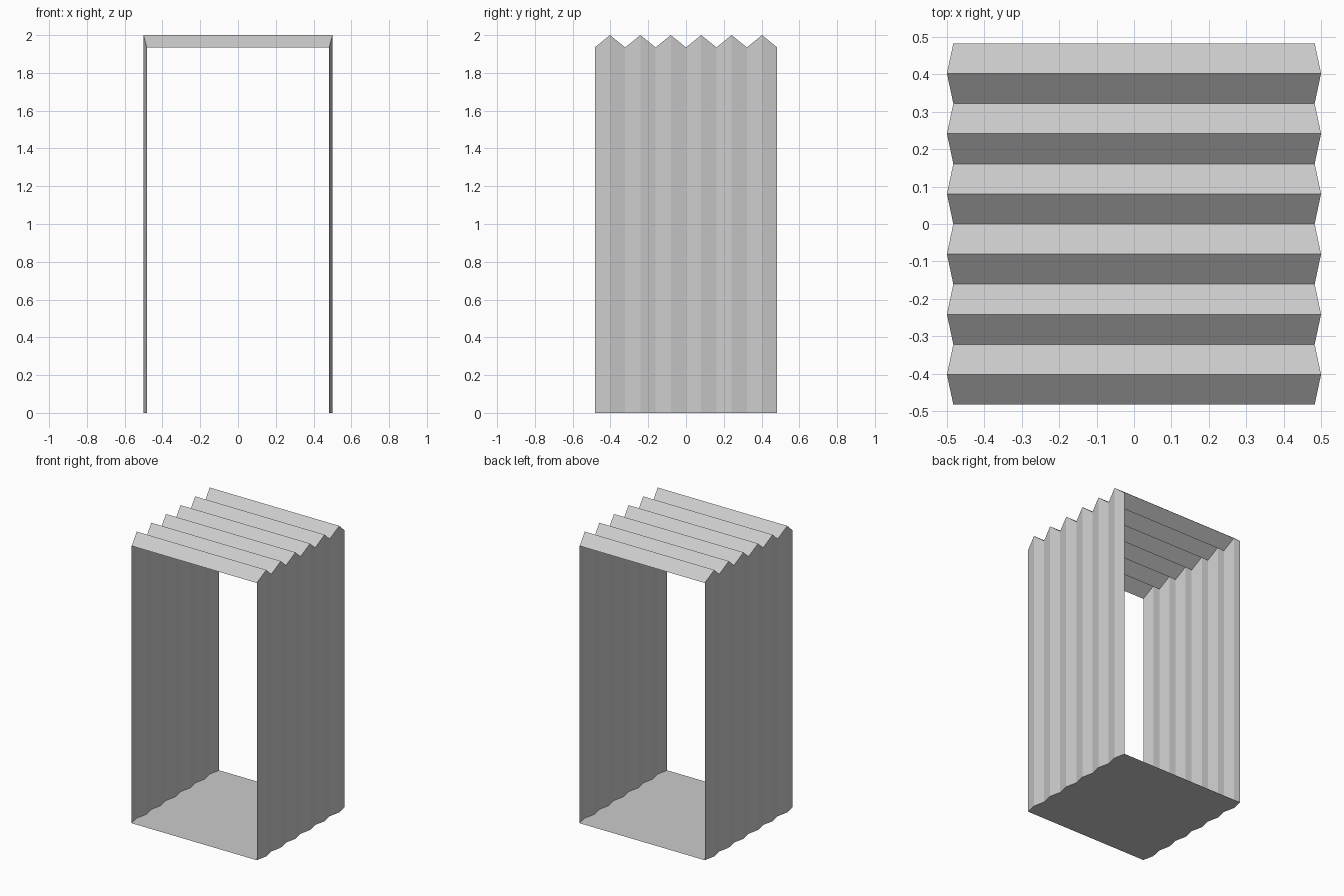
import bpy, bmesh

if "Cube" in bpy.data.objects:
    bpy.data.objects.remove(bpy.data.objects["Cube"])

N = 12                    # pleat panels along the depth
HALF_Y = 0.483
VALLEY = (0.483, 1.935)   # half width, height at the folds in
RIDGE = (0.5, 2.0)        # half width, height at the folds out


def section(i):
    """Open-fronted rectangle: bottom left, top left, top right, bottom right."""
    y = -HALF_Y + 2 * HALF_Y * i / N
    x, z = RIDGE if i % 2 else VALLEY
    return [(-x, y, 0), (-x, y, z), (x, y, z), (x, y, 0)]


def make(name, build):
    bm = bmesh.new()
    build(bm)
    mesh = bpy.data.meshes.new(name)
    bm.to_mesh(mesh)
    bm.free()
    obj = bpy.data.objects.new(name, mesh)
    bpy.context.collection.objects.link(obj)


# Pleated strip between two corners of the section
def pleats(a, b):
    def build(bm):
        rows = [[bm.verts.new(section(i)[k]) for k in (a, b)] for i in range(N + 1)]
        for p, q in zip(rows, rows[1:]):
            bm.faces.new((p[0], p[1], q[1], q[0]))
    return build


# Flat floor with zigzag side edges
def floor(bm):
    right = [bm.verts.new(section(i)[3]) for i in range(N + 1)]
    left = [bm.verts.new(section(i)[0]) for i in range(N + 1)]
    bm.faces.new(right + left[::-1])


make("left_wall", pleats(1, 0))
make("pleated_roof", pleats(2, 1))
make("right_wall", pleats(3, 2))
make("floor", floor)
